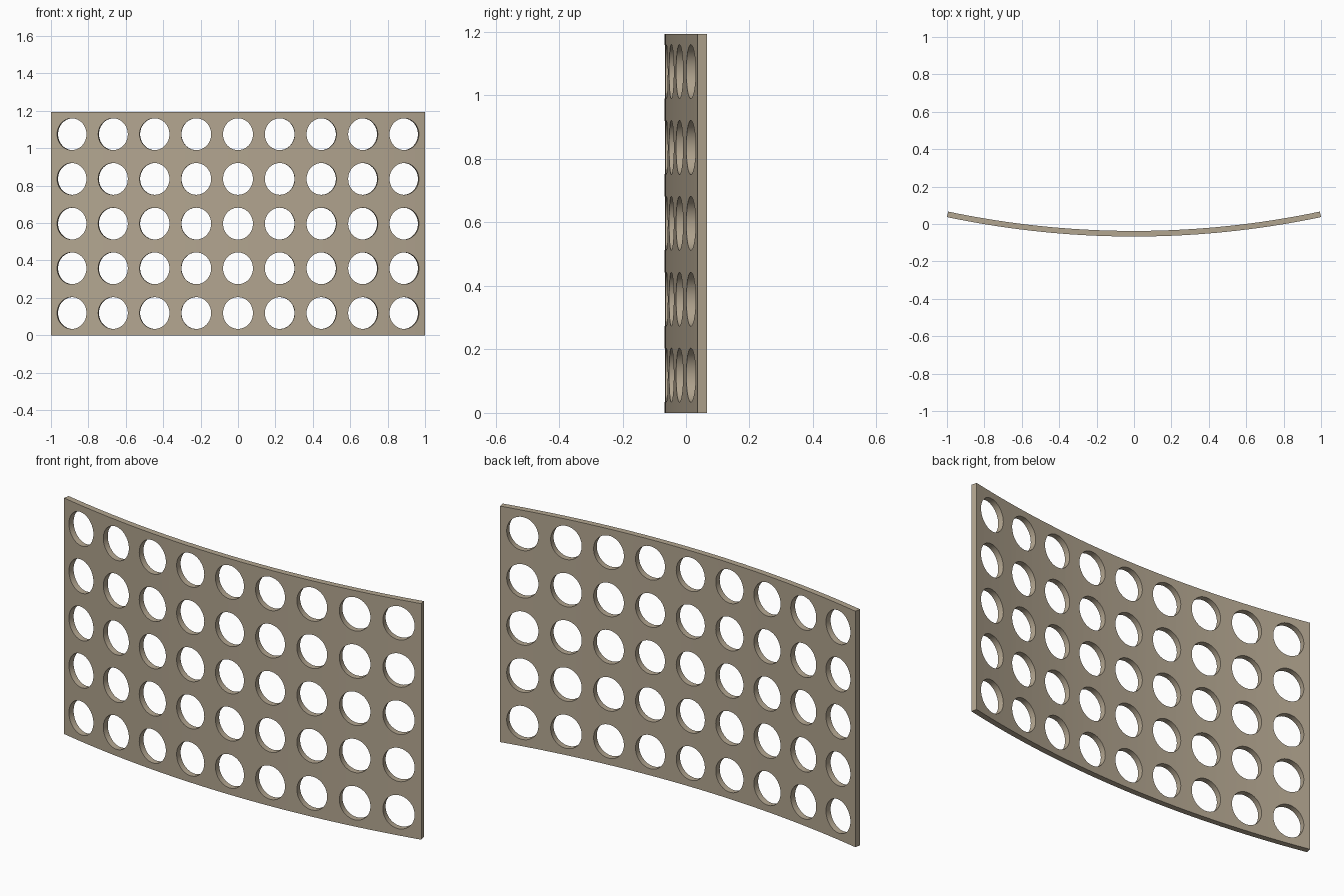
import bpy, bmesh, math
from mathutils import Matrix, Vector

cube = bpy.data.objects.get("Cube")
if cube:
    bpy.data.objects.remove(cube, do_unlink=True)

HEIGHT, THICK = 1.194, 0.03
FRONT_Y = -0.067
RADIUS = 4.86                      # radius of the convex front face
HALF_ANGLE = math.asin(1 / RADIUS)
CENTRE_Y = FRONT_Y + RADIUS
COLS, ROWS, SEGMENTS = 9, 5, 36
PITCH_X, PITCH_Z = 0.2235, 0.239
HOLE_X, HOLE_Z = 0.080, 0.085


def arc_point(angle, radius, z=0.0):
    return Vector((radius * math.sin(angle), CENTRE_Y - radius * math.cos(angle), z))


def make_object(name, bm):
    bmesh.ops.recalc_face_normals(bm, faces=bm.faces)
    mesh = bpy.data.meshes.new(name)
    bm.to_mesh(mesh)
    bm.free()
    obj = bpy.data.objects.new(name, mesh)
    bpy.context.collection.objects.link(obj)
    return obj


# Curved plate: an arc profile extruded upwards
bm = bmesh.new()
angles = [HALF_ANGLE * (2 * i / SEGMENTS - 1) for i in range(SEGMENTS + 1)]
front = [bm.verts.new(arc_point(a, RADIUS)) for a in angles]
back = [bm.verts.new(arc_point(a, RADIUS - THICK)) for a in angles]
strips = [bm.faces.new((front[i], front[i + 1], back[i + 1], back[i]))
          for i in range(SEGMENTS)]
top = bmesh.ops.extrude_face_region(bm, geom=strips, use_keep_orig=True)["geom"]
bmesh.ops.translate(bm, vec=(0, 0, HEIGHT),
                    verts=[g for g in top if isinstance(g, bmesh.types.BMVert)])
panel = make_object("perforated_panel", bm)

# Oval hole cutters, each pointing along the radius of the arc
bm = bmesh.new()
for col in range(COLS):
    angle = (col - (COLS - 1) / 2) * PITCH_X / RADIUS
    for row in range(ROWS):
        z = HEIGHT / 2 + (row - (ROWS - 1) / 2) * PITCH_Z
        place = (Matrix.Translation(arc_point(angle, RADIUS - THICK / 2, z))
                 @ Matrix.Rotation(angle, 4, "Z")
                 @ Matrix.Rotation(math.pi / 2, 4, "X")
                 @ Matrix.Diagonal((HOLE_X, HOLE_Z, 1, 1)))
        bmesh.ops.create_cone(bm, cap_ends=True, segments=48, radius1=1, radius2=1,
                              depth=THICK * 4, matrix=place)
cutter = make_object("hole_cutter", bm)
cutter.hide_render = True

# Punch the holes
bpy.ops.object.select_all(action="DESELECT")
bpy.context.view_layer.objects.active = panel
panel.select_set(True)
holes = panel.modifiers.new("holes", "BOOLEAN")
holes.operation = "DIFFERENCE"
holes.solver = "EXACT"
holes.object = cutter
bpy.ops.object.modifier_apply(modifier=holes.name)
bpy.data.objects.remove(cutter, do_unlink=True)

# Single tan finish
tan = bpy.data.materials.new("warm_tan")
tan.use_nodes = True
colour = (0.45, 0.38, 0.28, 1)
tan.diffuse_color = colour
tan.node_tree.nodes["Principled BSDF"].inputs["Base Color"].default_value = colour
panel.data.materials.clear()
panel.data.materials.append(tan)
bpy.ops.object.shade_smooth_by_angle(angle=math.radians(30))
